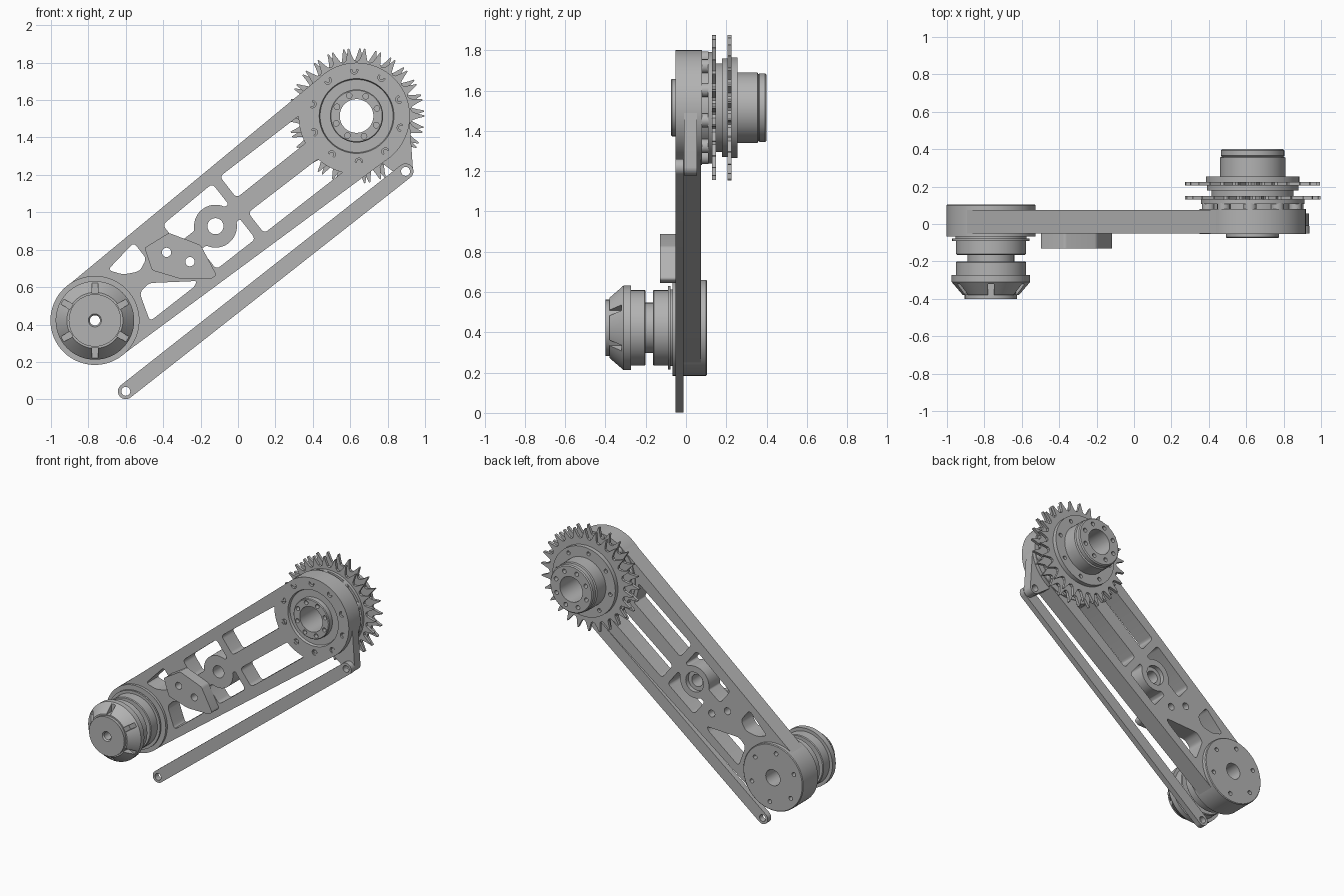
import bpy, bmesh, math
from math import sin, cos, pi, radians
from mathutils import Vector, Matrix

cube = bpy.data.objects.get("Cube")
if cube:
    bpy.data.objects.remove(cube)

steel = bpy.data.materials.new("grey steel")
steel.use_nodes = True
GREY = (0.45, 0.45, 0.45, 1)
steel.diffuse_color = GREY
steel.node_tree.nodes["Principled BSDF"].inputs["Base Color"].default_value = GREY

# Hub centres in the x-z plane and the arm axis between them
LOW, TOP = Vector((-0.765, 0.422)), Vector((0.634, 1.515))
SPAN = (TOP - LOW).length
AXIS = (TOP - LOW) / SPAN
SIDE = Vector((-AXIS.y, AXIS.x))


def along(points):
    """Arm coordinates (along, across) to x-z."""
    return [LOW + AXIS * u + SIDE * v for u, v in points]


def arc(centre, r, a0=0, a1=360, n=48):
    count = n if abs(a1 - a0) >= 360 else n + 1
    angles = [radians(a0 + (a1 - a0) * i / n) for i in range(count)]
    return [(centre[0] + r * cos(a), centre[1] + r * sin(a)) for a in angles]


def rounded(points, r=0.025, n=4):
    """Round the corners of a polygon."""
    pts = [Vector(p) for p in points]
    out = []
    for i, p in enumerate(pts):
        a, b = pts[i - 1] - p, pts[(i + 1) % len(pts)] - p
        d = min(r, a.length * 0.45, b.length * 0.45)
        s, e = p + a.normalized() * d, p + b.normalized() * d
        for k in range(n + 1):
            t = k / n
            out.append(s * (1 - t) ** 2 + p * 2 * t * (1 - t) + e * t * t)
    return out


def finish(obj):
    obj.data.materials.clear()
    obj.data.materials.append(steel)
    bpy.ops.object.select_all(action='DESELECT')
    obj.select_set(True)
    bpy.context.view_layer.objects.active = obj
    bpy.ops.object.shade_smooth_by_angle(angle=radians(30))
    return obj


def mesh_object(name, bm):
    bmesh.ops.recalc_face_normals(bm, faces=bm.faces[:])
    me = bpy.data.meshes.new(name)
    bm.to_mesh(me)
    bm.free()
    obj = bpy.data.objects.new(name, me)
    bpy.context.collection.objects.link(obj)
    return finish(obj)


def plate(name, loops, y0, y1):
    """Flat plate: first loop is the outline, the others are holes."""
    cu = bpy.data.curves.new(name, 'CURVE')
    cu.dimensions, cu.fill_mode = '2D', 'BOTH'
    cu.extrude = (y1 - y0) / 2
    for loop in loops:
        sp = cu.splines.new('POLY')
        sp.points.add(len(loop) - 1)
        for pt, p in zip(sp.points, loop):
            pt.co = (p[0], p[1], 0, 1)
        sp.use_cyclic_u = True
    tmp = bpy.data.objects.new(name + "_curve", cu)
    bpy.context.collection.objects.link(tmp)
    deps = bpy.context.evaluated_depsgraph_get()
    me = bpy.data.meshes.new_from_object(tmp.evaluated_get(deps))
    bm = bmesh.new()
    bm.from_mesh(me)
    bpy.data.objects.remove(tmp)
    bpy.data.meshes.remove(me)
    bmesh.ops.remove_doubles(bm, verts=bm.verts[:], dist=0.00002)
    turn = Matrix.Translation((0, (y0 + y1) / 2, 0)) @ Matrix.Rotation(pi / 2, 4, 'X')
    bm.transform(turn)
    return mesh_object(name, bm)


def lathe(name, centre, profile, n=64):
    """Closed (radius, y) profile turned about the y direction."""
    bm = bmesh.new()
    rings = [[bm.verts.new((centre[0] + r * cos(2 * pi * i / n), y,
                            centre[1] + r * sin(2 * pi * i / n)))
              for r, y in profile] for i in range(n)]
    for i in range(n):
        a, b = rings[i], rings[(i + 1) % n]
        for j in range(len(profile)):
            k = (j + 1) % len(profile)
            bm.faces.new((a[j], a[k], b[k], b[j]))
    return mesh_object(name, bm)


def rods(name, centre, ring, count, start, r, y0, y1):
    """A ring of short cylinders."""
    bm = bmesh.new()
    for i in range(count):
        x, z = arc(centre, ring, start, start + 360, count)[i]
        m = Matrix.Translation((x, (y0 + y1) / 2, z)) @ Matrix.Rotation(pi / 2, 4, 'X')
        bmesh.ops.create_cone(bm, cap_ends=True, segments=16, radius1=r, radius2=r,
                              depth=abs(y1 - y0), matrix=m)
    return mesh_object(name, bm)


def cut(obj, cutter):
    mod = obj.modifiers.new("cut", 'BOOLEAN')
    mod.operation, mod.solver, mod.object = 'DIFFERENCE', 'EXACT', cutter
    bpy.ops.object.select_all(action='DESELECT')
    bpy.context.view_layer.objects.active = obj
    obj.select_set(True)
    bpy.ops.object.modifier_apply(modifier=mod.name)
    bpy.data.objects.remove(cutter)
    finish(obj)


# Arm: tapered plate with lightening windows
PIVOT = (0.818, 0)
outline = arc((0, 0), 0.236, 91.5, 268.5) + arc((SPAN, 0), 0.284, -91.5, 91.5)
end = arc((SPAN, 0), 0.31, 170, 142, 8)
end_low = arc((SPAN, 0), 0.31, 218, 190, 8)
windows = [
    [(1.0, 0.05)] + end + [(1.0, 0.195)],
    [(1.0, -0.05), (1.0, -0.19)] + end_low,
    [(0.6, 0.05)] + arc(PIVOT, 0.115, 154, 26, 12) + [(0.945, 0.05), (0.945, 0.19), (0.6, 0.18)],
    [(0.68, -0.05)] + arc(PIVOT, 0.115, 206, 334, 12) + [(0.945, -0.05), (0.945, -0.185), (0.68, -0.185)],
    [(0.22, 0.17), (0.42, 0.2), (0.42, 0.09), (0.35, 0.06), (0.27, 0.1)],
    [(0.28, -0.03), (0.35, -0.02), (0.56, -0.17), (0.53, -0.185), (0.23, -0.185), (0.25, -0.12)],
]
bolt_holes = [arc((-0.382, 0.786), 0.025, n=20), arc((-0.257, 0.316 + 0.42), 0.025, n=20)]
holes = [arc((0, 0), 0.2), arc((SPAN, 0), 0.25), arc(PIVOT, 0.07)]
plate("arm", [along(outline)] + [along(rounded(w)) for w in windows]
      + [along(h) for h in holes] + bolt_holes, -0.05, 0.075)
lathe("pivot_bush", along([PIVOT])[0], [(0.043, -0.05), (0.0705, -0.05), (0.0705, 0.045), (0.043, 0.045)], 40)

# Bracket on the front of the arm
bracket = [(-0.5, 0.81), (-0.37, 0.89), (-0.2, 0.825), (-0.115, 0.665),
           (-0.14, 0.645), (-0.31, 0.645), (-0.46, 0.69)]
plate("bracket", [rounded(bracket, 0.012)] + bolt_holes, -0.13, -0.05)

# Tie rod and the lug that carries it
ROD_A, ROD_B = Vector((-0.6, 0.043)), Vector((0.896, 1.219))
tilt = math.degrees(math.atan2(ROD_B.y - ROD_A.y, ROD_B.x - ROD_A.x))
plate("tie_rod", [arc(ROD_A, 0.042, tilt + 90, tilt + 270, 20) + arc(ROD_B, 0.042, tilt - 90, tilt + 90, 20),
                  arc(ROD_A, 0.024, n=24), arc(ROD_B, 0.024, n=24)], -0.052, -0.012)
plate("rod_lug", [[(0.917, 1.5), (0.8, 1.42), (0.76, 1.27)] + arc(ROD_B, 0.04, 235, 360, 16),
                  arc(ROD_B, 0.024, n=24)], -0.011, 0.055)

# Lower hub: round housing and stepped nose with radial slots
housing = lathe("lower_housing", LOW, [
    (0.057, 0.105), (0.233, 0.105), (0.238, 0.1), (0.238, -0.068), (0.057, -0.068)])
cut(housing, rods("hole_cutter", LOW, 0.18, 6, 38, 0.015, 0.06, 0.15))
nose = lathe("lower_nose", LOW, [
    (0.027, -0.06), (0.19, -0.06), (0.19, -0.077), (0.207, -0.077), (0.207, -0.09),
    (0.187, -0.09), (0.187, -0.16), (0.182, -0.165), (0.125, -0.165), (0.125, -0.2),
    (0.182, -0.2), (0.187, -0.205), (0.187, -0.272), (0.21, -0.272), (0.21, -0.31),
    (0.15, -0.38), (0.14, -0.38), (0.14, -0.4), (0.035, -0.4), (0.027, -0.39)])
bm = bmesh.new()
for i in range(6):
    a = radians(30 + 60 * i)
    m = (Matrix.Translation((LOW.x, 0, LOW.y)) @ Matrix.Rotation(-a, 4, 'Y')
         @ Matrix.Translation((0.195, -0.365, 0)) @ Matrix.Diagonal((0.1, 0.09, 0.032, 1)))
    bmesh.ops.create_cube(bm, size=1, matrix=m)
cut(nose, mesh_object("slot_cutter", bm))

# Upper hub: housing with a grooved front face and raised cap
head = lathe("upper_housing", TOP, [
    (0.09, 0.08), (0.285, 0.08), (0.285, -0.053), (0.2, -0.053), (0.195, -0.035), (0.142, -0.035),
    (0.142, -0.07), (0.137, -0.075), (0.09, -0.075)])
cut(head, rods("bolt_cutter", TOP, 0.245, 10, 93, 0.02, -0.1, -0.03))
cut(head, rods("cap_cutter", TOP, 0.116, 8, 20, 0.015, -0.1, -0.045))
rods("housing_bolts", TOP, 0.245, 10, 93, 0.013, -0.045, -0.025)
rods("spacers", TOP, 0.245, 10, 93, 0.035, 0.078, 0.112)

# Sprocket carrier drum with its rear flange and shaft end
drum = lathe("sprocket_drum", TOP, [
    (0.09, 0.078), (0.22, 0.078), (0.22, 0.108), (0.277, 0.108), (0.277, 0.132), (0.22, 0.132),
    (0.22, 0.178), (0.245, 0.178), (0.245, 0.205), (0.25, 0.205), (0.25, 0.255), (0.175, 0.255),
    (0.175, 0.355), (0.165, 0.36), (0.17, 0.365), (0.17, 0.393), (0.163, 0.4), (0.09, 0.4)])
cut(drum, rods("flange_cutter", TOP, 0.213, 8, 10, 0.014, 0.235, 0.3))
cut(drum, rods("shaft_cutter", TOP, 0.128, 8, 20, 0.015, 0.36, 0.45))

# Pair of sprockets
TEETH = 26
tooth = [(-0.5, 0.292), (-0.3, 0.3), (-0.14, 0.332), (-0.04, 0.362),
         (0.04, 0.362), (0.14, 0.332), (0.3, 0.3)]
for name, y0, shift in (("front_sprocket", 0.13, 0), ("rear_sprocket", 0.205, 0.3)):
    rim = []
    for i in range(TEETH):
        for t, r in tooth:
            a = 2 * pi * (i + t + shift) / TEETH
            rim.append((TOP.x + r * cos(a), TOP.y + r * sin(a)))
    plate(name, [rim, arc(TOP, 0.2)], y0, y0 + 0.02)
